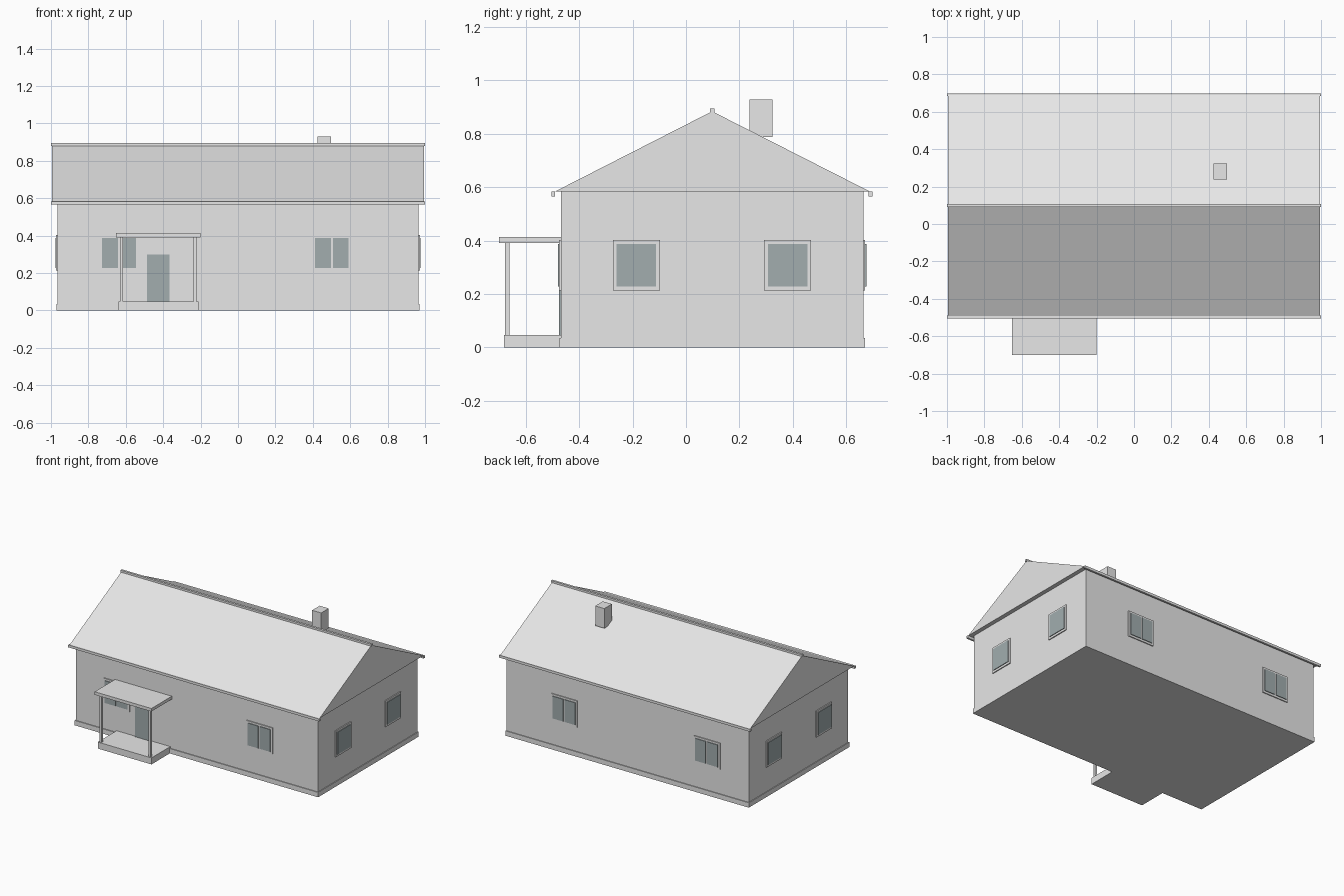
import bpy
import bmesh
from mathutils import Matrix

cube = bpy.data.objects.get("Cube")
if cube:
    bpy.data.objects.remove(cube, do_unlink=True)


def make_material(name, rgb):
    mat = bpy.data.materials.new(name)
    mat.use_nodes = True
    mat.diffuse_color = (*rgb, 1)
    mat.node_tree.nodes["Principled BSDF"].inputs["Base Color"].default_value = (*rgb, 1)
    return mat


GREY = make_material("light_grey", (0.8, 0.8, 0.8))
GLASS = make_material("blue_grey_glass", (0.36, 0.42, 0.43))


def finish(name, bm, mat):
    bmesh.ops.recalc_face_normals(bm, faces=bm.faces[:])
    mesh = bpy.data.meshes.new(name)
    bm.to_mesh(mesh)
    bm.free()
    mesh.materials.append(mat)
    obj = bpy.data.objects.new(name, mesh)
    bpy.context.collection.objects.link(obj)
    return obj


def box(name, x, y, z, mat=GREY):
    """Box from (min, max) ranges on each axis."""
    bm = bmesh.new()
    size = [r[1] - r[0] for r in (x, y, z)]
    centre = [(r[0] + r[1]) / 2 for r in (x, y, z)]
    bmesh.ops.create_cube(bm, size=1, matrix=Matrix.Translation(centre) @ Matrix.Diagonal((*size, 1)))
    return finish(name, bm, mat)


def prism(name, profile, x0, x1):
    """Extrude a (y, z) profile along x."""
    bm = bmesh.new()
    face = bm.faces.new([bm.verts.new((x0, y, z)) for y, z in profile])
    new = bmesh.ops.extrude_face_region(bm, geom=[face])["geom"]
    bmesh.ops.translate(bm, vec=(x1 - x0, 0, 0),
                        verts=[v for v in new if isinstance(v, bmesh.types.BMVert)])
    return finish(name, bm, GREY)


WALL_X, FRONT, BACK, EAVES = 0.965, -0.468, 0.664, 0.583

# Body and plinth
box("walls", (-WALL_X, WALL_X), (FRONT, BACK), (0.035, EAVES))
box("plinth", (-0.97, 0.97), (FRONT - 0.006, BACK + 0.006), (0, 0.035))

# Roof, ridge cap, gutters and chimney
prism("roof", [(-0.492, EAVES), (0.69, EAVES), (0.098, 0.884)], -0.995, 0.995)
box("ridge_cap", (-1, 1), (0.09, 0.106), (0.878, 0.894))
for name, y in (("front_gutter", -0.497), ("back_gutter", 0.691)):
    box(name, (-1, 1), (y - 0.007, y + 0.007), (0.565, 0.583))
box("chimney", (0.424, 0.496), (0.238, 0.324), (0.787, 0.929))


def window(name, wall, side, span, panes):
    """Frame plate with glass panes; wall is the plane, side its outward sign."""
    axis = "x" if abs(wall) == WALL_X else "y"

    def plate(part, run, z, depth, mat):
        out = sorted((wall - side * 0.002, wall + side * depth))
        x, y = (out, run) if axis == "x" else (run, out)
        box(name + part, x, y, z, mat)

    plate("_frame", span, (0.213, 0.402), 0.007, GREY)
    margin, mullion = 0.014, 0.011
    width = (span[1] - span[0] - 2 * margin - mullion * (panes - 1)) / panes
    for i in range(panes):
        start = span[0] + margin + i * (width + mullion)
        plate("_glass", (start, start + width), (0.228, 0.388), 0.012, GLASS)


# Windows on all four sides
for wall, side, label in ((FRONT, -1, "front"), (BACK, 1, "back")):
    for span in ((-0.74, -0.532), (0.398, 0.606)):
        window(label + "_window", wall, side, span, 2)
for side, label in ((-1, "right"), (1, "left")):
    for span in ((-0.274, -0.098), (0.293, 0.469)):
        window(label + "_window", side * WALL_X, side, span, 1)

# Porch with door
box("door", (-0.487, -0.366), (FRONT - 0.007, FRONT + 0.002), (0.047, 0.299), GLASS)
box("porch_slab", (-0.64, -0.212), (-0.682, FRONT), (0, 0.047))
box("porch_canopy", (-0.652, -0.2), (-0.7, FRONT), (0.391, 0.413))
for x in (-0.622, -0.231):
    box("porch_post", (x - 0.008, x + 0.008), (-0.677, -0.661), (0.047, 0.391))
